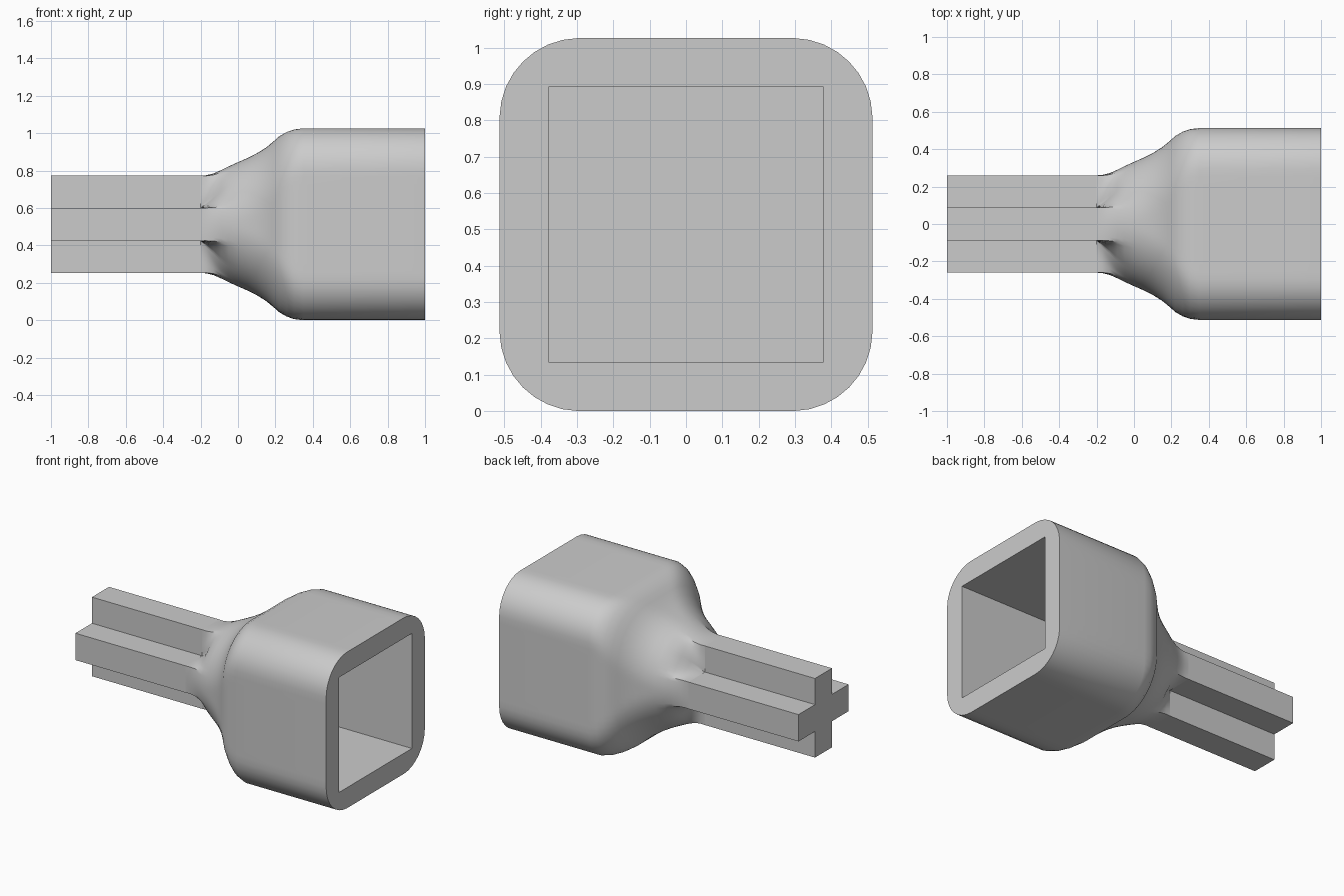
import bpy
import bmesh
from math import sin, cos, pi, tan, radians, sqrt

cube = bpy.data.objects.get("Cube")
if cube:
    bpy.data.objects.remove(cube, do_unlink=True)

MID = 0.513                              # height of the long axis
ARM = 0.26                               # half span of the cross
RIB = ARM * tan(radians(18.75))          # half thickness of a cross rib
STEPS = 96

grey = bpy.data.materials.new("plain_grey")
grey.use_nodes = True
grey.diffuse_color = (0.6, 0.6, 0.6, 1)
grey.node_tree.nodes["Principled BSDF"].inputs["Base Color"].default_value = (0.6, 0.6, 0.6, 1)


def rounded_radius(a, half, corner):
    """Distance from the axis to a rounded square along angle a."""
    big, small = max(abs(cos(a)), abs(sin(a))), min(abs(cos(a)), abs(sin(a)))
    flat = half - corner
    if half * small / big <= flat + 1e-6:
        return half / big
    b = flat * (big + small)
    return b + sqrt(max(b * b - 2 * flat * flat + corner * corner, 0))


def cross_radius(a):
    """Distance from the axis to the outline of the cross along angle a."""
    big, small = max(abs(cos(a)), abs(sin(a))), min(abs(cos(a)), abs(sin(a)))
    return min(ARM / big, RIB / max(small, 1e-6))


def ring(x, half, corner, blend=1.0):
    pts = []
    for i in range(STEPS):
        a = 2 * pi * i / STEPS
        r = rounded_radius(a, half, corner)
        if blend < 1:
            r = cross_radius(a) * (1 - blend) + r * blend
        pts.append((x, r * cos(a), MID + r * sin(a)))
    return pts


def loft(name, rings, cap_first=False, cap_last=False):
    bm = bmesh.new()
    loops = [[bm.verts.new(p) for p in r] for r in rings]
    n = len(loops[0])
    for a, b in zip(loops, loops[1:]):
        for i in range(n):
            j = (i + 1) % n
            bm.faces.new((a[i], a[j], b[j], b[i]))
    if cap_first:
        bm.faces.new(loops[0][::-1])
    if cap_last:
        bm.faces.new(loops[-1])
    bmesh.ops.recalc_face_normals(bm, faces=bm.faces)
    # Make sure the outer wall faces away from the axis
    bm.faces.ensure_lookup_table()
    f = bm.faces[0]
    c = f.calc_center_median()
    if f.normal.y * c.y + f.normal.z * (c.z - MID) < 0:
        bmesh.ops.reverse_faces(bm, faces=bm.faces)
    mesh = bpy.data.meshes.new(name)
    bm.to_mesh(mesh)
    bm.free()
    mesh.materials.append(grey)
    obj = bpy.data.objects.new(name, mesh)
    bpy.context.collection.objects.link(obj)
    return obj


# Cross-shaped shaft
quarter = [(ARM, -RIB), (ARM, RIB), (RIB, RIB)]
outline = []
for k in range(4):
    for y, z in quarter:
        for _ in range(k):
            y, z = -z, y
        outline.append((y, z))
loft("cross_shaft", [[(x, y, MID + z) for y, z in outline] for x in (-1, -0.2)],
     cap_first=True)

# Flared housing: x, half width, corner ratio, blend from cross to round
sections = [
    (-0.2, 0.26, 1, 0), (-0.17, 0.27, 1, 0.22), (-0.13, 0.283, 1, 0.52),
    (-0.09, 0.297, 1, 0.8), (-0.05, 0.312, 1, 0.95), (0, 0.332, 0.98, 1),
    (0.05, 0.354, 0.93, 1), (0.1, 0.379, 0.86, 1), (0.15, 0.41, 0.77, 1),
    (0.19, 0.443, 0.69, 1), (0.22, 0.47, 0.62, 1), (0.26, 0.493, 0.54, 1),
    (0.3, 0.507, 0.48, 1), (0.35, MID, 0.43, 1), (1, MID, 0.43, 1),
]
rings = [ring(x, h, h * c, t) for x, h, c, t in sections]
# Square socket sunk into the wide end
rings += [ring(1, 0.378, 0), ring(0.35, 0.378, 0)]
housing = loft("flared_housing", rings, cap_last=True)

bpy.ops.object.select_all(action="DESELECT")
housing.select_set(True)
bpy.context.view_layer.objects.active = housing
bpy.ops.object.shade_smooth_by_angle(angle=radians(35))
